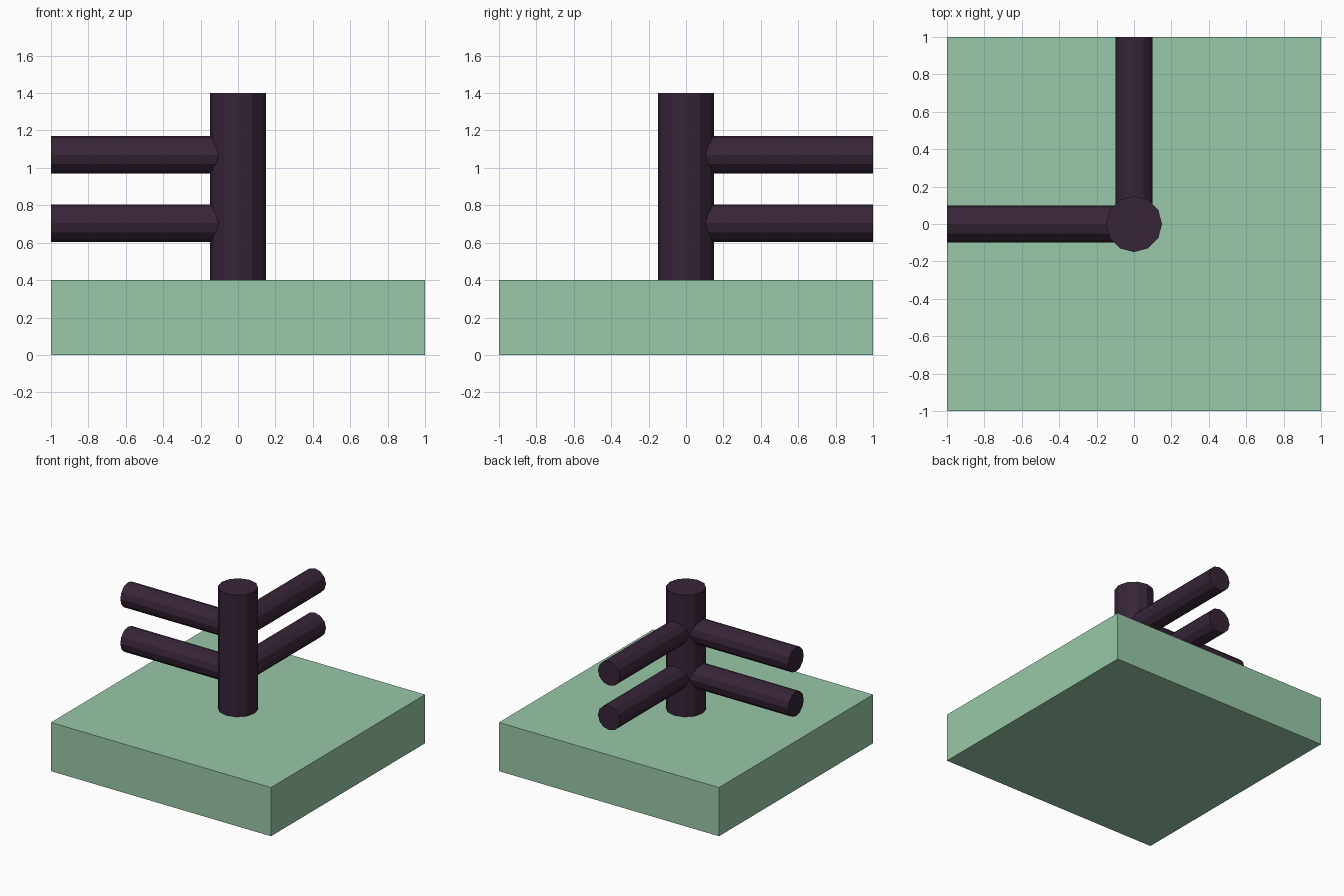
import bpy
from math import pi

if "Cube" in bpy.data.objects:
    bpy.data.objects.remove(bpy.data.objects["Cube"])


def material(name, rgb):
    m = bpy.data.materials.new(name)
    m.diffuse_color = (*rgb, 1)
    m.use_nodes = True
    m.node_tree.nodes["Principled BSDF"].inputs["Base Color"].default_value = m.diffuse_color
    return m


GREEN = material("grass green", (0.314, 0.578, 0.392))
WOOD = material("dark wood", (0.038, 0.018, 0.038))


def finish(name, mat):
    ob = bpy.context.object
    ob.name = name
    ob.data.materials.append(mat)
    return ob


def rod(name, radius, length, location, rotation=(0, 0, 0)):
    bpy.ops.mesh.primitive_cylinder_add(vertices=12, radius=radius, depth=length,
                                        location=location, rotation=rotation)
    return finish(name, WOOD)


# Ground block
bpy.ops.mesh.primitive_cube_add(size=1, location=(0, 0, 0.2))
block = finish("ground_block", GREEN)
block.scale = (2, 2, 0.4)

# Corner post standing on the block
rod("corner_post", 0.15, 1.0, (0, 0, 0.9))

# Two rails to the left and two to the back, meeting inside the post
for label, z in (("lower", 0.705), ("upper", 1.07)):
    rod(label + "_left_rail", 0.1, 1.0, (-0.5, 0, z), (0, pi / 2, 0))
    rod(label + "_back_rail", 0.1, 1.0, (0, 0.5, z), (pi / 2, 0, 0))
